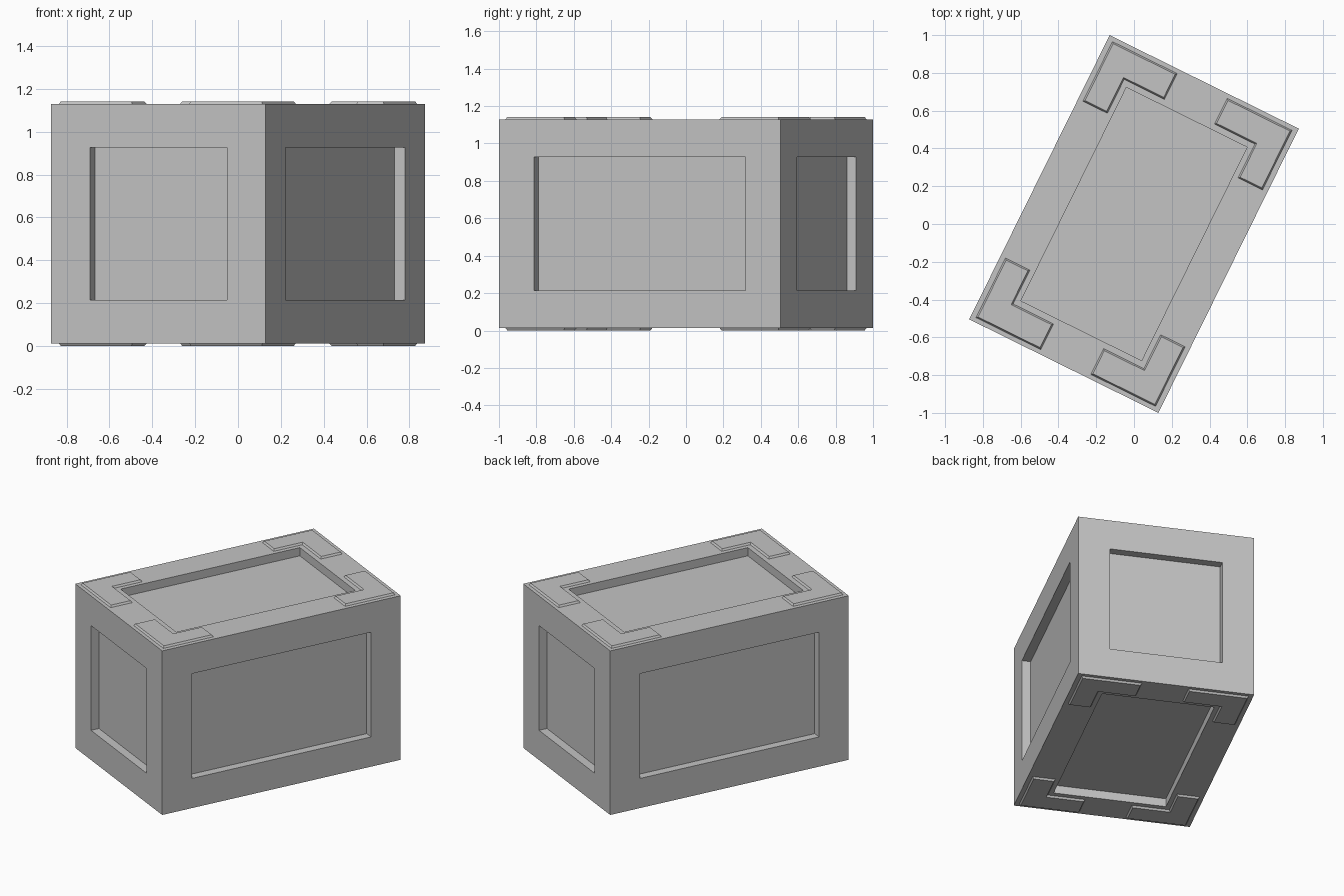
import bpy, bmesh, math

if "Cube" in bpy.data.objects:
    bpy.data.objects.remove(bpy.data.objects["Cube"], do_unlink=True)

WIDTH, LENGTH, HEIGHT = 1.117, 1.678, 1.117
PLATE = 0.0125                      # corner plate thickness
MID_Z = HEIGHT / 2 + PLATE
TURN = math.radians(-26.3)

grey = bpy.data.materials.new("plain grey")
grey.use_nodes = True
colour = (0.55, 0.55, 0.55, 1)
grey.diffuse_color = colour
grey.node_tree.nodes["Principled BSDF"].inputs["Base Color"].default_value = colour


def add_object(name, bm):
    mesh = bpy.data.meshes.new(name)
    bm.to_mesh(mesh)
    bm.free()
    mesh.materials.append(grey)
    obj = bpy.data.objects.new(name, mesh)
    obj.location.z = MID_Z
    obj.rotation_euler.z = TURN
    bpy.context.collection.objects.link(obj)
    return obj


# Crate body with a straight-walled recess in each of the six sides
bm = bmesh.new()
bmesh.ops.create_cube(bm, size=1)
bmesh.ops.scale(bm, vec=(WIDTH, LENGTH, HEIGHT), verts=bm.verts)
sides = bm.faces[:]
bmesh.ops.inset_individual(bm, faces=sides, thickness=0.202, use_even_offset=True)
for v in bm.verts:                  # slightly wider margin at the long ends
    if 0.6 < abs(v.co.y) < 0.7:
        v.co.y = math.copysign(0.63, v.co.y)
for side in sides:
    normal = side.normal.copy()
    new = bmesh.ops.extrude_discrete_faces(bm, faces=[side])["faces"][0]
    bmesh.ops.translate(bm, vec=normal * -0.056, verts=new.verts)
add_object("crate_body", bm)

# L-shaped corner plates with chamfered rims, on the top and the bottom
OUTLINE = [(0.53, 0.815), (0.148, 0.815), (0.148, 0.663),
           (0.386, 0.663), (0.386, 0.463), (0.53, 0.463)]
for sz, level in ((1, "top"), (-1, "bottom")):
    for sy, end in ((-1, "front"), (1, "back")):
        for sx, hand in ((1, "left"), (-1, "right")):
            bm = bmesh.new()
            face = bm.faces.new([bm.verts.new((x * sx, y * sy, sz * HEIGHT / 2))
                                 for x, y in OUTLINE])
            face.normal_update()
            if face.normal.z * sz < 0:
                face.normal_flip()
            bmesh.ops.inset_individual(bm, faces=[face], thickness=0.008,
                                       depth=PLATE, use_even_offset=True)
            add_object(f"{level}_{end}_{hand}_corner_plate", bm)
